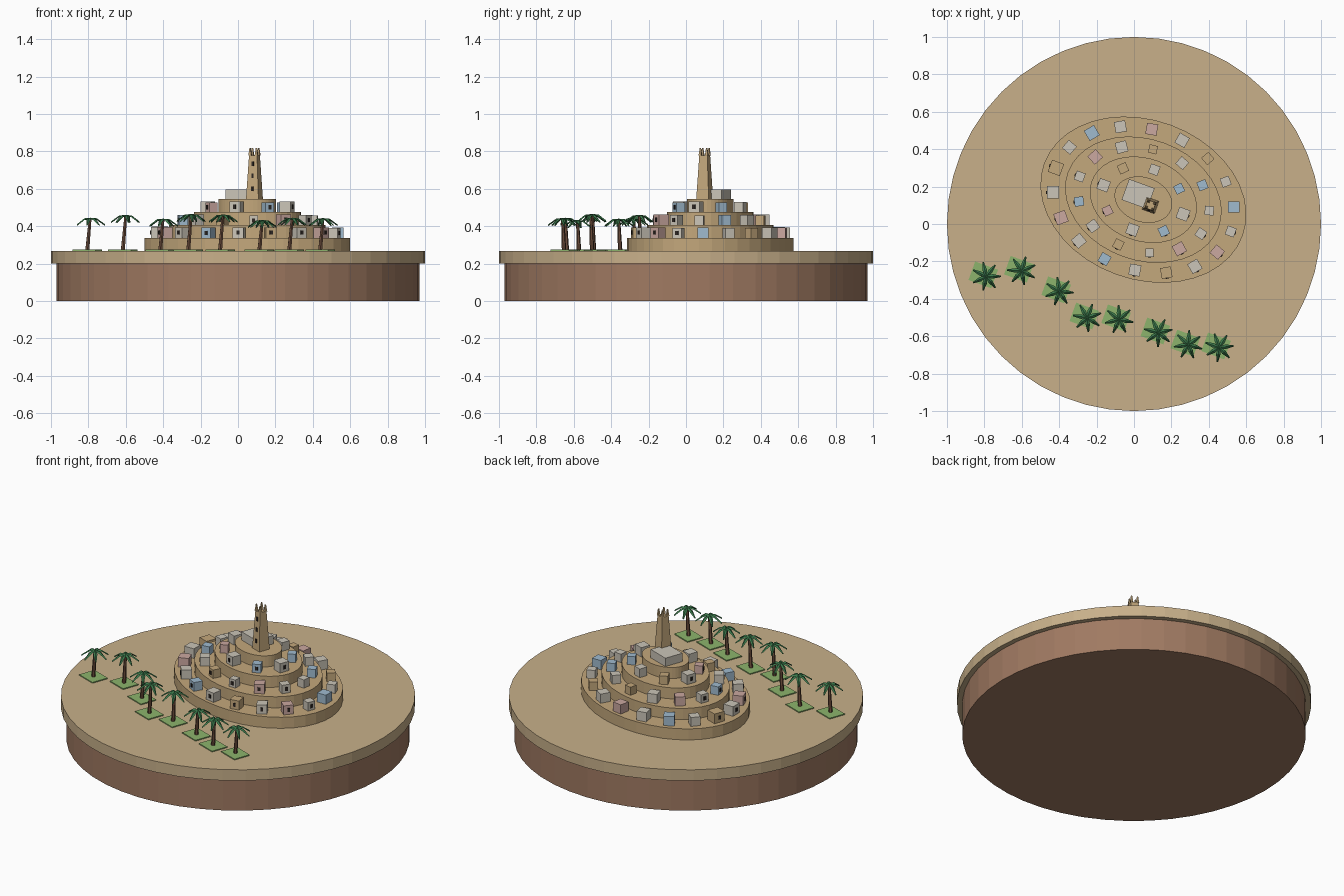
import bpy
import bmesh
from math import sin, cos, pi, radians
from mathutils import Matrix, Vector

cube = bpy.data.objects.get("Cube")
if cube:
    bpy.data.objects.remove(cube, do_unlink=True)


def material(name, r, g, b):
    def lin(v):
        v /= 255
        return v / 12.92 if v < 0.04 else ((v + 0.055) / 1.055) ** 2.4
    colour = (lin(r), lin(g), lin(b), 1)
    m = bpy.data.materials.new(name)
    m.use_nodes = True
    m.diffuse_color = colour
    m.node_tree.nodes["Principled BSDF"].inputs["Base Color"].default_value = colour
    return m


SAND = material("sand", 200, 176, 138)
SOIL = material("soil", 160, 122, 98)
WHITE = material("whitewash", 203, 197, 184)
TAN = material("mud_tan", 196, 168, 124)
PINK = material("pink_plaster", 203, 168, 160)
BLUE = material("blue_plaster", 160, 187, 207)
DARK = material("dark_opening", 45, 38, 34)
BARK = material("bark", 112, 80, 62)
GRASS = material("grass", 140, 180, 108)
LEAF = material("palm_green", 60, 122, 76)

TILT = radians(-20)
CENTRE = Vector((0.05, 0.13, 0))
GROUND, STEP = 0.268, 0.069
A, B = 0.565, 0.426


def place(x, y, z, angle=0):
    return Matrix.Translation((x, y, z)) @ Matrix.Rotation(angle, 4, "Z")


def finish(name, bm, *mats):
    bmesh.ops.recalc_face_normals(bm, faces=bm.faces[:])
    mesh = bpy.data.meshes.new(name)
    bm.to_mesh(mesh)
    bm.free()
    for m in mats:
        mesh.materials.append(m)
    obj = bpy.data.objects.new(name, mesh)
    bpy.context.collection.objects.link(obj)
    return obj


def paint(verts, index):
    for f in {f for v in verts for f in v.link_faces}:
        f.material_index = index


def box(bm, size, matrix, index=0):
    scale = Matrix.Diagonal((*size, 1))
    paint(bmesh.ops.create_cube(bm, size=1, matrix=matrix @ scale)["verts"], index)


def cone(bm, sides, r1, r2, height, matrix, index=0):
    # Cone frustum standing on the matrix origin
    up = Matrix.Translation((0, 0, height / 2))
    paint(bmesh.ops.create_cone(bm, cap_ends=True, segments=sides, radius1=r1, radius2=r2,
                                depth=height, matrix=matrix @ up)["verts"], index)


# Round ground: soil drum with a sand slab overhanging it
for name, radius, low, high, mat in (("soil_base", 0.97, 0, 0.2, SOIL),
                                     ("sand_slab", 1, 0.2, GROUND, SAND)):
    bm = bmesh.new()
    cone(bm, 48, radius, radius, high - low, place(0, 0, low))
    finish(name, bm, mat)

# Stepped oval hill
for tier in range(4):
    k = 1 - 0.24 * tier
    bm = bmesh.new()
    cone(bm, 40, 1, 1, STEP, place(CENTRE.x, CENTRE.y, GROUND + STEP * tier, TILT)
         @ Matrix.Diagonal((A * k, B * k, 1, 1)))
    finish("terrace_%d" % (tier + 1), bm, TAN)

# Rings of houses; those on the front half have a dark opening facing outward
PALETTE = (WHITE, BLUE, WHITE, TAN, WHITE, PINK)
WIDTHS = ((50, 60, 50, 50, 60, 60, 60, 62, 56, 68, 66, 64, 60, 55, 60, 58, 60, 58),
          (48, 50, 52, 45, 60, 58, 50, 50, 56, 50, 44, 60, 50),
          (62, 48, 52, 50, 60, 48, 60, 50))
for tier, widths in enumerate(WIDTHS):
    k = 0.88 - 0.24 * tier
    for i, w in enumerate(widths):
        w /= 1000
        t = 2 * pi * (i + 0.5 * (tier % 2)) / len(widths)
        pos = CENTRE + Matrix.Rotation(TILT, 3, "Z") @ Vector((A * k * cos(t), B * k * sin(t), 0))
        h = 0.03 + 0.45 * w
        m = place(pos.x, pos.y, GROUND + STEP * (tier + 1), t + TILT)
        bm = bmesh.new()
        box(bm, (w, w, h), m @ Matrix.Translation((0, 0, h / 2)))
        if sin(t) < 0.01:
            box(bm, (0.008, 0.016, 0.022), m @ Matrix.Translation((w / 2, 0, h / 2)), 1)
        finish("house_%d_%d" % (tier + 1, i + 1), bm, PALETTE[i % 6], DARK)

# Summit hall
TOP = GROUND + 4 * STEP
bm = bmesh.new()
box(bm, (0.145, 0.118, 0.052), place(0.022, 0.16, TOP + 0.026, TILT))
finish("summit_hall", bm, WHITE)

# Tapered square tower with corner horns and slit windows
bm = bmesh.new()
tower = place(0.088, 0.1, TOP, TILT)
cone(bm, 4, 0.05, 0.032, 0.235, tower @ Matrix.Rotation(pi / 4, 4, "Z"))
for sx in (-1, 1):
    for sy in (-1, 1):
        cone(bm, 4, 0.011, 0.004, 0.042,
             tower @ place(sx * 0.018, sy * 0.018, 0.233, pi / 4))
for z in (0.055, 0.125, 0.19):
    face = -(0.0354 - 0.054 * z)
    box(bm, (0.012, 0.008, 0.024), tower @ Matrix.Translation((0, face, z)), 1)
finish("tower", bm, TAN, DARK)


def frond(bm, top, angle):
    # Arched leaf with a raised rib, wide in the middle and narrow at the tip
    m = Matrix.Translation(top) @ Matrix.Rotation(angle, 4, "Z")
    rows = []
    for r, half, z in ((0, 0.006, 0), (0.035, 0.012, -0.003), (0.078, 0.004, -0.034)):
        rows.append([bm.verts.new(m @ Vector((r, y, z + dz)))
                     for y, dz in ((-half, -0.006), (0, 0), (half, -0.006), (0, -0.009))])
    for a, b in zip(rows, rows[1:]):
        for j in range(4):
            n = (j + 1) % 4
            bm.faces.new((a[j], a[n], b[n], b[j])).material_index = 1
    for end in (rows[0], rows[-1]):
        bm.faces.new(end).material_index = 1


# Row of leaning palms, each on a grass patch
PALMS = ((-0.79, -0.28, 0.445), (-0.6, -0.25, 0.46), (-0.4, -0.36, 0.44),
         (-0.25, -0.5, 0.465), (-0.08, -0.51, 0.462), (0.13, -0.58, 0.433),
         (0.29, -0.645, 0.445), (0.455, -0.66, 0.443))
for i, (x, y, z) in enumerate(PALMS):
    foot = Vector((x - 0.016, y + 0.008, GROUND))
    top = Vector((x, y, z))
    bm = bmesh.new()
    box(bm, (0.13, 0.105, 0.008), place(foot.x, foot.y, GROUND + 0.002, TILT))
    finish("grass_patch_%d" % (i + 1), bm, GRASS)
    bm = bmesh.new()
    lean = (top - foot).to_track_quat("Z", "Y").to_matrix().to_4x4()
    cone(bm, 6, 0.012, 0.008, (top - foot).length - 0.006, Matrix.Translation(foot) @ lean)
    for j in range(7):
        frond(bm, top, 2 * pi * j / 7 + 0.4 * i)
    finish("palm_%d" % (i + 1), bm, BARK, LEAF)
